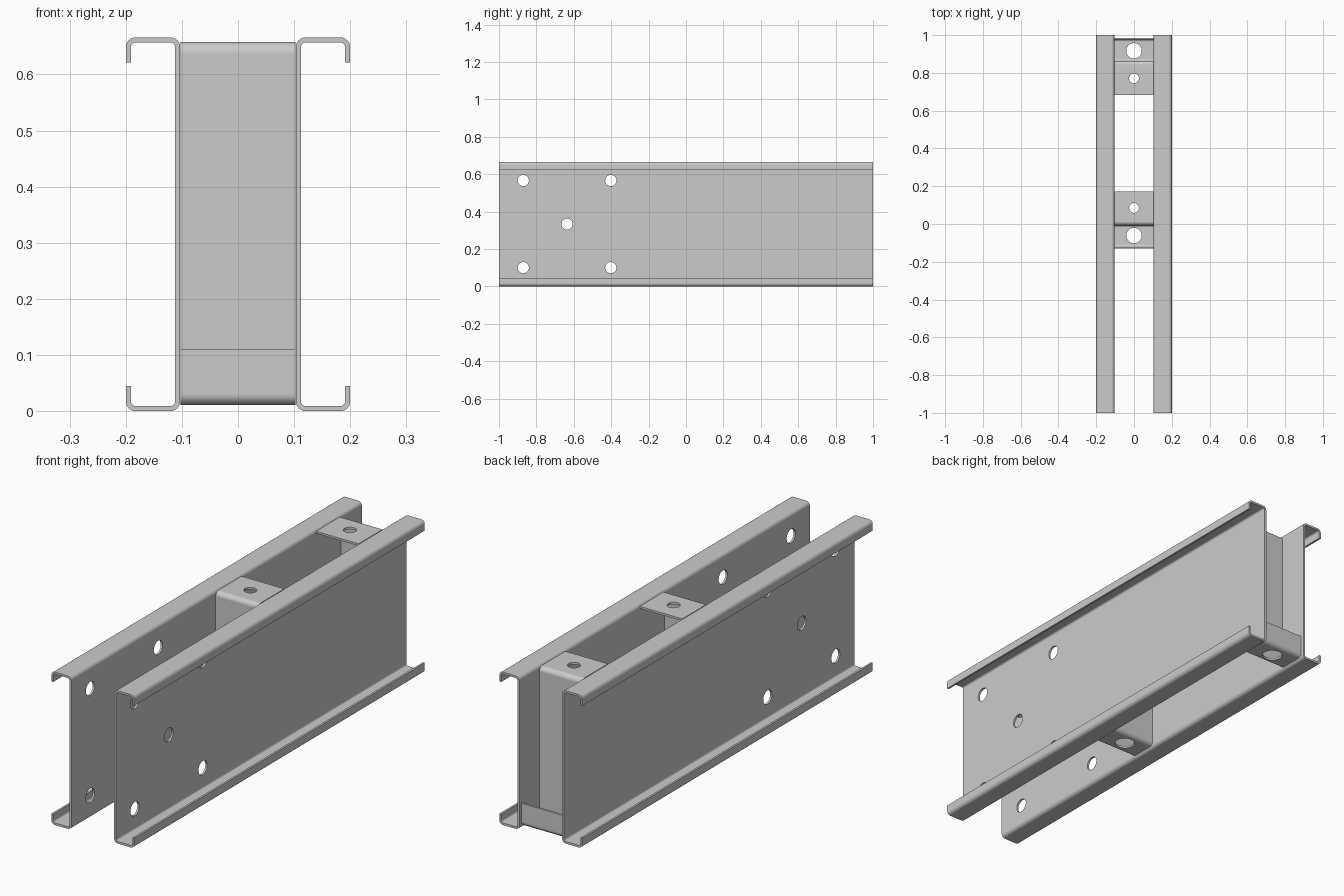
import bpy, bmesh, math
from mathutils import Vector, Matrix

if "Cube" in bpy.data.objects:
    bpy.data.objects.remove(bpy.data.objects["Cube"])

T = 0.009          # sheet thickness
H = 0.666          # channel height
h = T / 2


def centre_line(pts, radius, segs=6):
    """Round the right-angle corners of a path; return (point, normal) pairs."""
    pts = [Vector(p) for p in pts]
    left = lambda d: Vector((-d.y, d.x))
    out = [(pts[0], left((pts[1] - pts[0]).normalized()))]
    for a, p, b in zip(pts, pts[1:], pts[2:]):
        d0, d1 = (p - a).normalized(), (b - p).normalized()
        s = math.copysign(1, d0.x * d1.y - d0.y * d1.x)
        n0 = left(d0)
        c = p - d0 * radius + n0 * s * radius
        for k in range(segs + 1):
            n = Matrix.Rotation(s * math.pi / 2 * k / segs, 2) @ n0
            out.append((c - n * s * radius, n))
    out.append((pts[-1], left((pts[-1] - pts[-2]).normalized())))
    return out


def bent_sheet(name, pts, radius, lo, hi, place, holes):
    """Extrude a bent strip from lo to hi, then punch holes (centre, radius, axis)."""
    bm = bmesh.new()
    rings = []
    for p, n in centre_line(pts, radius):
        a, b = p + n * h, p - n * h
        rings.append([bm.verts.new(place(q.x, q.y, w))
                      for q, w in ((a, lo), (b, lo), (b, hi), (a, hi))])
    for r, s in zip(rings, rings[1:]):
        for i in range(4):
            j = (i + 1) % 4
            bm.faces.new((r[i], r[j], s[j], s[i]))
    bm.faces.new(rings[0])
    bm.faces.new(rings[-1])
    bmesh.ops.recalc_face_normals(bm, faces=bm.faces)
    mesh = bpy.data.meshes.new(name)
    bm.to_mesh(mesh)
    bm.free()
    obj = bpy.data.objects.new(name, mesh)
    bpy.context.collection.objects.link(obj)

    for centre, r, axis in holes:
        rot = (0, math.pi / 2, 0) if axis == 'X' else (0, 0, 0)
        bpy.ops.mesh.primitive_cylinder_add(vertices=32, radius=r, depth=0.06,
                                            location=centre, rotation=rot)
        cutter = bpy.context.object
        cutter.hide_render = True
        bpy.context.view_layer.objects.active = obj
        mod = obj.modifiers.new("hole", 'BOOLEAN')
        mod.operation = 'DIFFERENCE'
        mod.solver = 'EXACT'
        mod.object = cutter
        bpy.ops.object.modifier_apply(modifier=mod.name)
        bpy.data.objects.remove(cutter)

    bpy.ops.object.select_all(action='DESELECT')
    obj.select_set(True)
    bpy.context.view_layer.objects.active = obj
    bpy.ops.object.shade_smooth_by_angle(angle=math.radians(30))
    wn = obj.modifiers.new("flat_normals", 'WEIGHTED_NORMAL')
    wn.keep_sharp = True


# Lipped channels, back to back, with five bolt holes in each web
xw, xl = 0.103 + h, 0.2 - h
channel = [(xl, H - 0.045), (xl, H - h), (xw, H - h),
           (xw, h), (xl, h), (xl, 0.045)]
bolts = [(-0.87, 0.1), (-0.402, 0.1), (-0.636, H / 2),
         (-0.87, H - 0.1), (-0.402, H - 0.1)]
for side, s in (("left", -1), ("right", 1)):
    bent_sheet(side + "_channel", channel, 0.013, -1, 1,
               lambda a, b, w, s=s: (s * a, w, b),
               [((s * xw, y, z), 0.03, 'X') for y, z in bolts])

# Bent spacer brackets: top flange, upright, bottom flange, short lip
zt, zb = 0.658 - h, 0.0105 + h
bracket = [(0.172, zt), (-0.0025, zt), (-0.0025, zb),
           (-0.13 + h, zb), (-0.13 + h, 0.111)]
for name, s, off in (("middle", 1, 0), ("end", -1, 0.856)):
    bent_sheet(name + "_bracket", bracket, 0.016, -0.1025, 0.1025,
               lambda a, b, w, s=s, off=off: (w, off + s * a, b),
               [((0, off + s * 0.085, zt), 0.026, 'Z'),
                ((0, off - s * 0.061, zb), 0.041, 'Z')])
